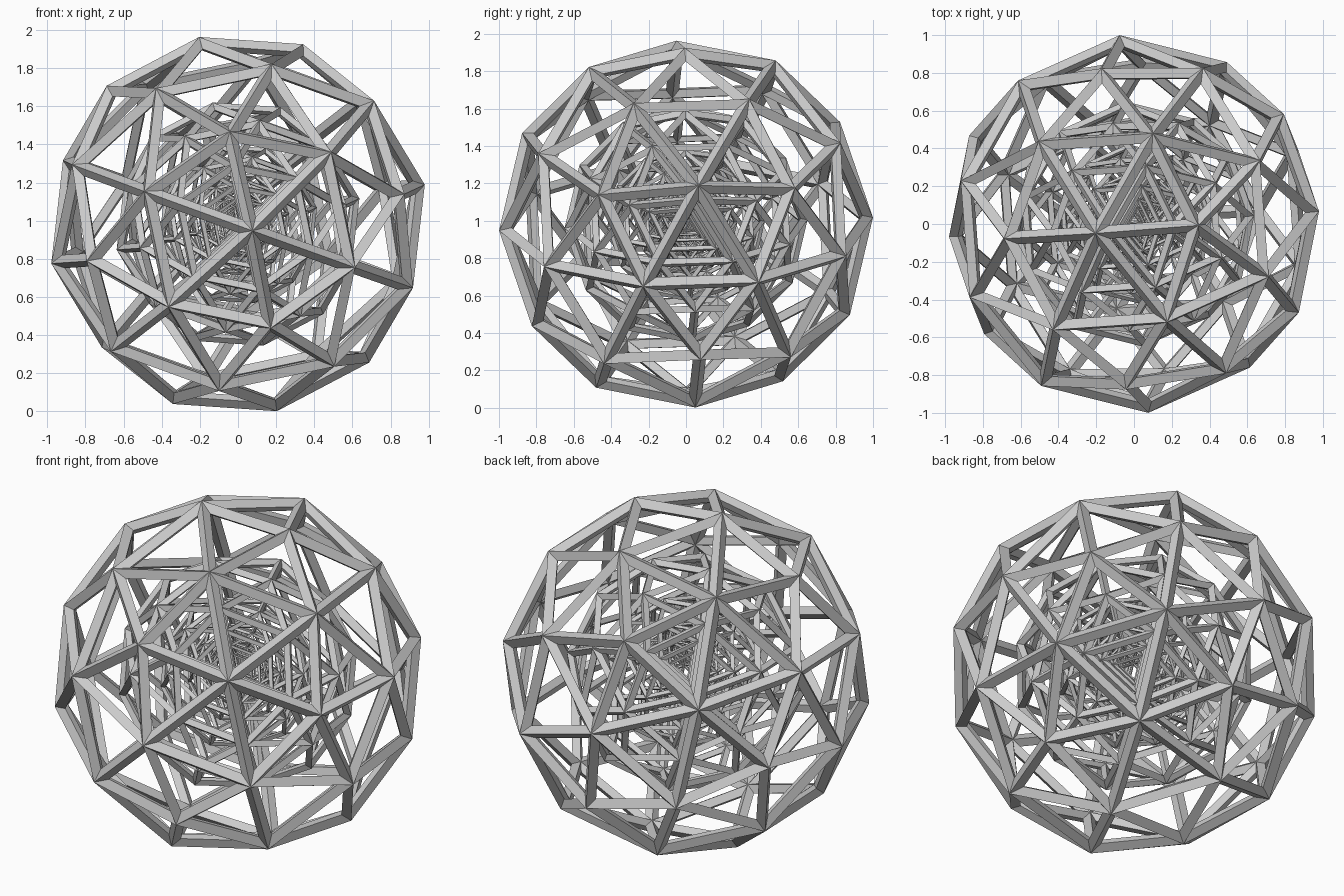
import bpy, bmesh
from mathutils import Matrix, Vector

if "Cube" in bpy.data.objects:
    bpy.data.objects.remove(bpy.data.objects["Cube"])

RADIUS = 0.967      # strut centre line of the outer shell
THICK = 0.072       # strut thickness of the outer shell
RATIO = 0.65        # each shell relative to the one around it
SHELLS = 5


def frame(a, b):
    """Three orthogonal two-fold axes from two neighbouring five-way nodes."""
    m = (a + b).normalized()
    e = (a - b)
    e = (e - m * e.dot(m)).normalized()
    return Matrix((e.cross(m), e, m)).transposed()


# Geodesic sphere, turned to the tilt of the model
bm = bmesh.new()
bmesh.ops.create_icosphere(bm, subdivisions=2, radius=RADIUS)
nodes = [v.co.copy() for v in bm.verts if len(v.link_edges) == 5]
a = nodes[0]
b = min(nodes[1:], key=lambda p: (p - a).length)
target = frame(Vector((-0.04, -0.88, 0.475)), Vector((0.17, -0.8325, -0.535)))
turn = target @ frame(a, b).transposed()
bmesh.ops.transform(bm, matrix=turn.to_4x4(), verts=bm.verts)
mesh = bpy.data.meshes.new("geodesic_sphere")
bm.to_mesh(mesh)
bm.free()

# Nested lattice shells, each a smaller copy with diamond-section struts
for i in range(SHELLS):
    shell = bpy.data.objects.new(f"lattice_shell_{i + 1}", mesh)
    bpy.context.collection.objects.link(shell)
    shell.location = (0, 0, 0.982)
    shell.scale = [RATIO ** i] * 3
    wire = shell.modifiers.new("struts", 'WIREFRAME')
    wire.thickness = THICK
    wire.offset = 0
    wire.use_even_offset = True
    wire.use_replace = True
